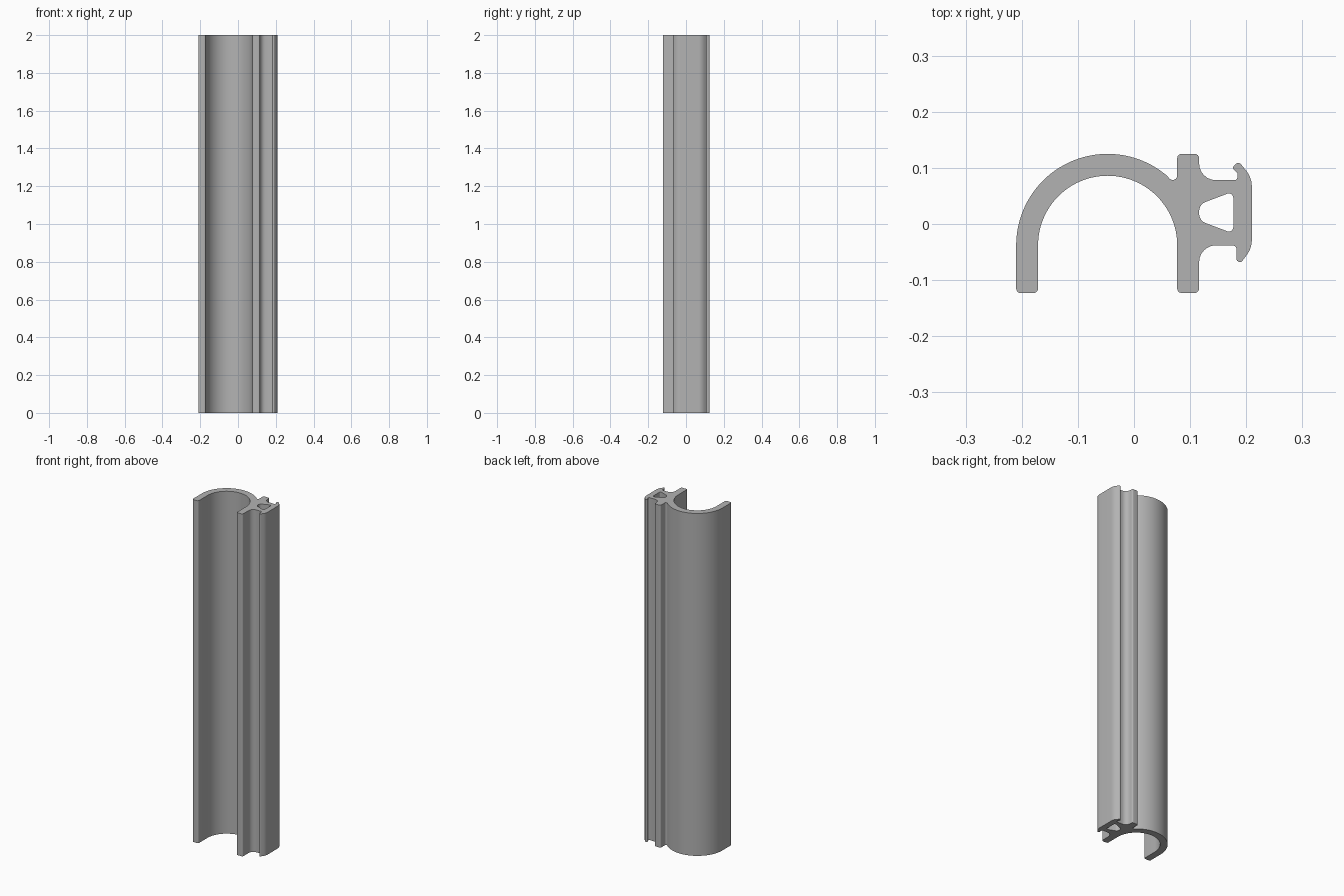
import bpy
import bmesh
from math import cos, sin, tan, radians
from mathutils import Vector

if "Cube" in bpy.data.objects:
    bpy.data.objects.remove(bpy.data.objects["Cube"])

HEIGHT = 2.0
CX, CY = -0.047, -0.038   # centre of the arch
OUTER, INNER = 0.163, 0.124


def arc(radius, start, end, steps):
    """Points on the arch, without corner rounding."""
    angles = [radians(start + (end - start) * i / steps) for i in range(steps + 1)]
    return [(CX + radius * cos(a), CY + radius * sin(a), 0) for a in angles]


def rounded(corners, steps=6):
    """Replace every (x, y, radius) corner by a fillet."""
    points = []
    for i, (x, y, r) in enumerate(corners):
        p = Vector((x, y))
        if r == 0:
            points.append(p)
            continue
        a = (Vector(corners[i - 1][:2]) - p).normalized()
        b = (Vector(corners[(i + 1) % len(corners)][:2]) - p).normalized()
        half = a.angle(b) / 2
        centre = p + (a + b).normalized() * (r / sin(half))
        start = p + a * (r / tan(half)) - centre
        end = p + b * (r / tan(half)) - centre
        sweep = start.angle(end)
        for k in range(steps + 1):
            t = k / steps
            points.append(centre + (start * sin((1 - t) * sweep) + end * sin(t * sweep)) / sin(sweep))
    return points


# Outline: left leg, arch, upright web, flange with hooked lips
outline = [(-0.21, -0.123, 0.008)]
outline += arc(OUTER, 180, 50, 36)
outline += [
    (0.077, 0.066, 0.008),
    (0.077, 0.125, 0.008), (0.116, 0.125, 0.008),
    (0.116, 0.078, 0.03), (0.184, 0.078, 0.006),
    (0.185, 0.090, 0.003), (0.175, 0.100, 0.004),
    (0.186, 0.112, 0.006), (0.21, 0.083, 0.045),
    (0.21, -0.043, 0.045), (0.190, -0.070, 0.005),
    (0.183, -0.065, 0.003), (0.183, -0.038, 0.008),
    (0.116, -0.038, 0.03),
    (0.116, -0.123, 0.008), (0.077, -0.123, 0.008),
]
outline += arc(INNER, 0, 180, 48)
outline += [(-0.171, -0.123, 0.008)]

# Hollow channel between web and flange
channel = [
    (0.177, 0.058, 0.008), (0.116, 0.035, 0.018),
    (0.116, 0.006, 0.018), (0.177, -0.017, 0.008),
]

# Fill the section and extrude it upward
bm = bmesh.new()
edges = []
for loop in (rounded(outline), rounded(channel)):
    verts = [bm.verts.new((p.x, p.y, 0)) for p in loop]
    edges += [bm.edges.new((verts[i - 1], verts[i])) for i in range(len(verts))]
bmesh.ops.triangle_fill(bm, use_beauty=True, edges=edges, normal=(0, 0, 1))
result = bmesh.ops.extrude_face_region(bm, geom=bm.faces[:], use_keep_orig=True)
top = [g for g in result["geom"] if isinstance(g, bmesh.types.BMVert)]
bmesh.ops.translate(bm, verts=top, vec=(0, 0, HEIGHT))
bmesh.ops.recalc_face_normals(bm, faces=bm.faces[:])

mesh = bpy.data.meshes.new("extruded_profile")
bm.to_mesh(mesh)
bm.free()
profile = bpy.data.objects.new("extruded_profile", mesh)
bpy.context.collection.objects.link(profile)

# Plain grey material
grey = bpy.data.materials.new("plain_grey")
grey.use_nodes = True
colour = (0.45, 0.45, 0.45, 1)
grey.diffuse_color = colour
grey.node_tree.nodes["Principled BSDF"].inputs["Base Color"].default_value = colour
mesh.materials.append(grey)

# Smooth curved walls, sharp ends
bpy.context.view_layer.objects.active = profile
profile.select_set(True)
bpy.ops.object.shade_smooth_by_angle(angle=radians(30))
